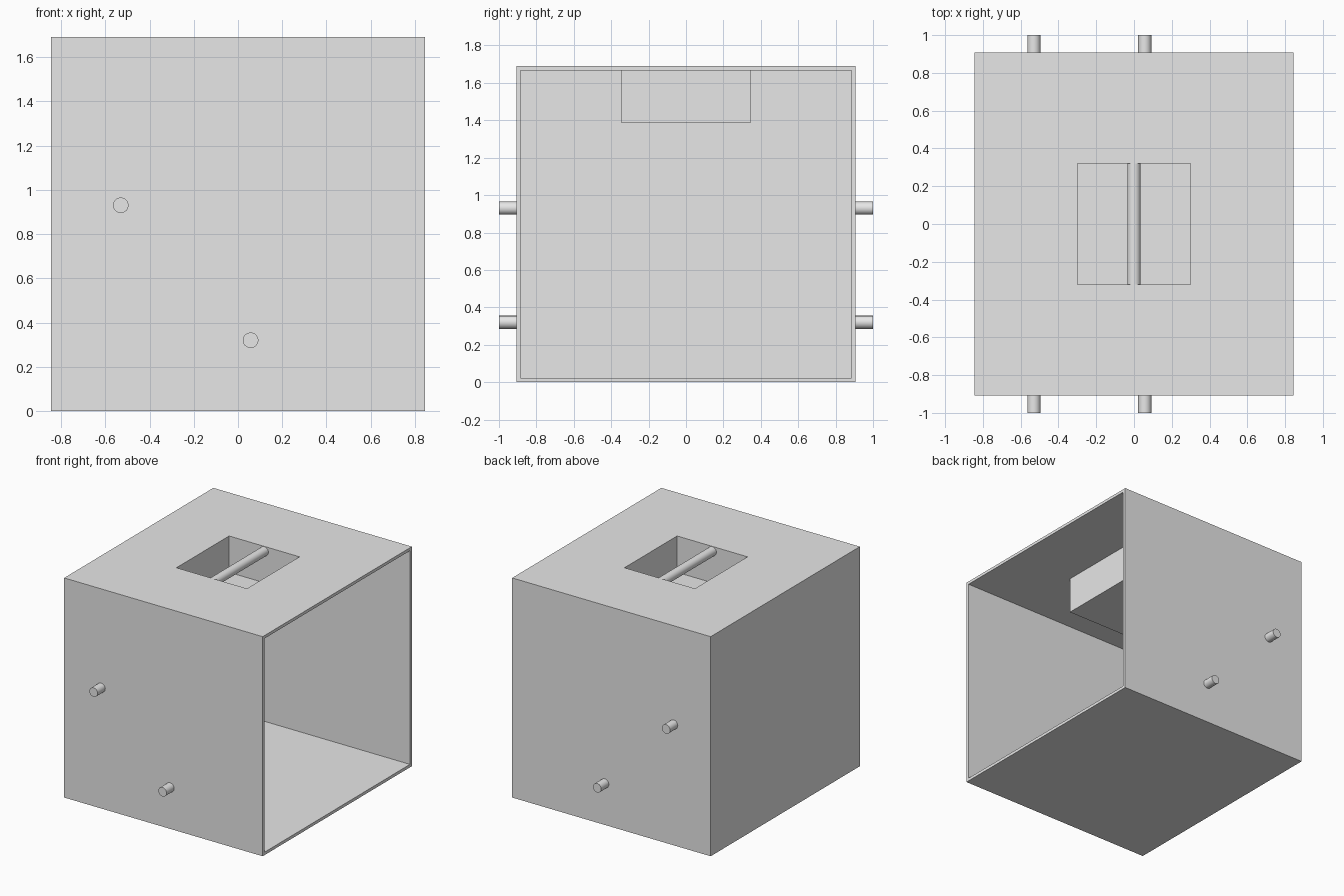
import bpy
import math

cube = bpy.data.objects.get("Cube")
if cube:
    bpy.data.objects.remove(cube, do_unlink=True)

# Single plain grey
grey = bpy.data.materials.new("plain grey")
grey.use_nodes = True
grey.diffuse_color = (0.8, 0.8, 0.8, 1)
grey.node_tree.nodes["Principled BSDF"].inputs["Base Color"].default_value = (0.8, 0.8, 0.8, 1)

HALF_X, HALF_Y, HEIGHT = 0.845, 0.907, 1.69
WALL = 0.023


def box(name, low, high):
    centre = [(a + b) / 2 for a, b in zip(low, high)]
    bpy.ops.mesh.primitive_cube_add(size=1, location=centre)
    obj = bpy.context.object
    obj.name = name
    obj.scale = [b - a for a, b in zip(low, high)]
    bpy.ops.object.transform_apply(location=True, rotation=False, scale=True)
    obj.data.materials.append(grey)
    return obj


def combine(target, tool, operation):
    mod = target.modifiers.new(operation.lower(), "BOOLEAN")
    mod.operation = operation
    mod.solver = "EXACT"
    mod.object = tool
    bpy.ops.object.select_all(action="DESELECT")
    bpy.context.view_layer.objects.active = target
    target.select_set(True)
    bpy.ops.object.modifier_apply(modifier=mod.name)
    bpy.data.objects.remove(tool, do_unlink=True)


def rod(name, x, z, y_start, y_end, radius):
    bpy.ops.mesh.primitive_cylinder_add(
        vertices=32, radius=radius, depth=abs(y_end - y_start),
        location=(x, (y_start + y_end) / 2, z), rotation=(math.pi / 2, 0, 0))
    obj = bpy.context.object
    obj.name = name
    obj.data.materials.append(grey)
    bpy.ops.object.shade_smooth_by_angle(angle=math.radians(40))


# Hollow housing, open on its +x side
housing = box("housing", (-HALF_X, -HALF_Y, 0), (HALF_X, HALF_Y, HEIGHT))
cavity = box("cavity_cutter", (WALL - HALF_X, WALL - HALF_Y, WALL),
             (HALF_X + 0.1, HALF_Y - WALL, HEIGHT - WALL))
combine(housing, cavity, "DIFFERENCE")

# Recessed handle well hanging below the top panel
well = box("well_block", (-0.325, -0.345, 1.385), (0.325, 0.345, HEIGHT - WALL / 2))
combine(housing, well, "UNION")
pocket = box("pocket_cutter", (-0.3, -0.32, 1.41), (0.3, 0.32, HEIGHT + 0.1))
combine(housing, pocket, "DIFFERENCE")

# Carrying bar across the well
rod("handle_bar", 0, 1.653, -0.33, 0.33, 0.035)

# Pegs through the front and back walls
for side, label in ((-1, "front"), (1, "back")):
    for x, z, level in ((-0.53, 0.93, "upper"), (0.057, 0.32, "lower")):
        rod(f"{label}_{level}_peg", x, z, side * (HALF_Y - WALL + 0.001), side, 0.035)
